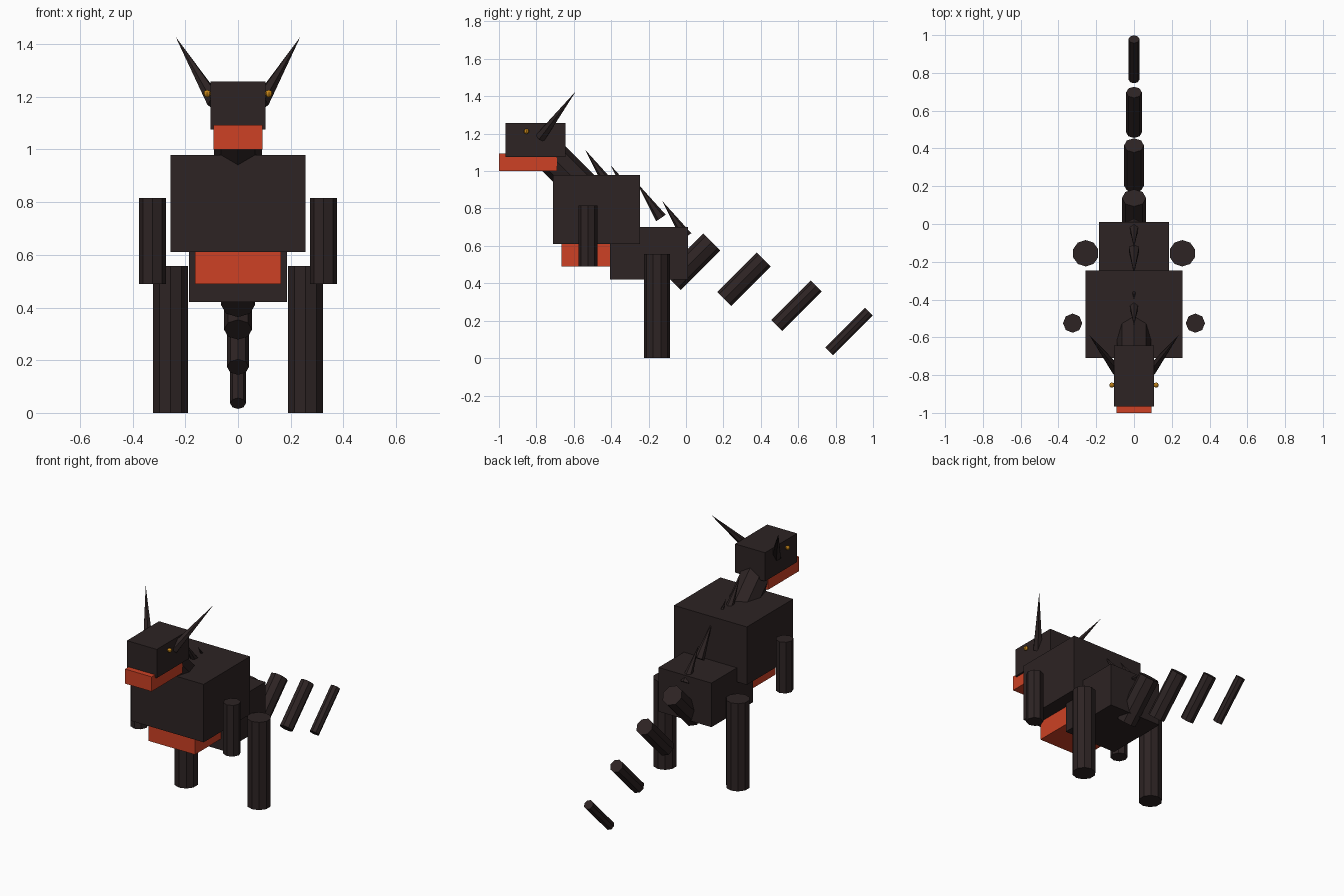
import bpy
import math
from mathutils import Vector

cube = bpy.data.objects.get("Cube")
if cube:
    bpy.data.objects.remove(cube, do_unlink=True)


def material(name, colour):
    mat = bpy.data.materials.new(name)
    mat.use_nodes = True
    mat.diffuse_color = (*colour, 1)
    mat.node_tree.nodes["Principled BSDF"].inputs["Base Color"].default_value = (*colour, 1)
    return mat


hide = material("dark hide", (0.026, 0.017, 0.017))
ember = material("ember orange", (0.61, 0.053, 0.018))
gold = material("eye gold", (0.6, 0.25, 0.01))


def finish(name, mat):
    obj = bpy.context.object
    obj.name = name
    obj.data.materials.append(mat)
    return obj


def box(name, half_x, y, z, mat=hide):
    """Box centred on x, spanning the y and z ranges."""
    bpy.ops.mesh.primitive_cube_add(size=1, location=(0, sum(y) / 2, sum(z) / 2))
    bpy.context.object.scale = (half_x * 2, y[1] - y[0], z[1] - z[0])
    return finish(name, mat)


def rod(name, start, end, radius, sides=8, tip=None):
    """Flat-sided cylinder from start to end, or a cone when tip is 0."""
    start, end = Vector(start), Vector(end)
    axis = end - start
    bpy.ops.mesh.primitive_cone_add(
        vertices=sides, radius1=radius, radius2=radius if tip is None else tip,
        depth=axis.length, location=(start + end) / 2,
        rotation=axis.to_track_quat('Z', 'Y').to_euler())
    return finish(name, hide)


# Torso, belly and head
box("chest", 0.256, (-0.71, -0.245), (0.61, 0.978))
box("hips", 0.186, (-0.405, 0.01), (0.42, 0.70))
box("belly", 0.163, (-0.665, -0.36), (0.49, 0.65), ember)
box("head", 0.105, (-0.965, -0.643), (1.075, 1.257))
box("jaw", 0.093, (-1.0, -0.69), (1.0, 1.093), ember)
rod("neck", (0, -0.5, 0.86), (0, -0.745, 1.105), 0.091)

# Paired limbs, horns and eyes
for side, s in (("left", 1), ("right", -1)):
    rod(side + "_front_leg", (s * 0.325, -0.525, 0.49), (s * 0.325, -0.525, 0.815), 0.051)
    rod(side + "_hind_leg", (s * 0.256, -0.155, 0), (s * 0.256, -0.155, 0.557), 0.07, 10)
    rod(side + "_horn", (s * 0.088, -0.778, 1.18), (s * 0.237, -0.588, 1.428), 0.031, 6, 0)
    bpy.ops.mesh.primitive_uv_sphere_add(segments=8, ring_count=6, radius=0.014,
                                         location=(s * 0.117, -0.853, 1.212))
    finish(side + "_eye", gold)

# Back spikes leaning forward
for i, (y, z) in enumerate(((-0.41, 0.925), (-0.272, 0.84), (-0.134, 0.749), (0.003, 0.65))):
    rod(f"back_spike_{i + 1}", (0, y, z), (0, y - 0.13, z + 0.19), 0.031, 6, 0)

# Separate tail segments, each tilted upward to the rear
reach = 0.15 * math.sqrt(0.5)
tail = ((0.032, 0.515, 0.064), (0.31, 0.422, 0.053), (0.591, 0.28, 0.0415), (0.872, 0.142, 0.0295))
for i, (y, z, radius) in enumerate(tail):
    rod(f"tail_segment_{i + 1}", (0, y - reach, z - reach), (0, y + reach, z + reach), radius)
